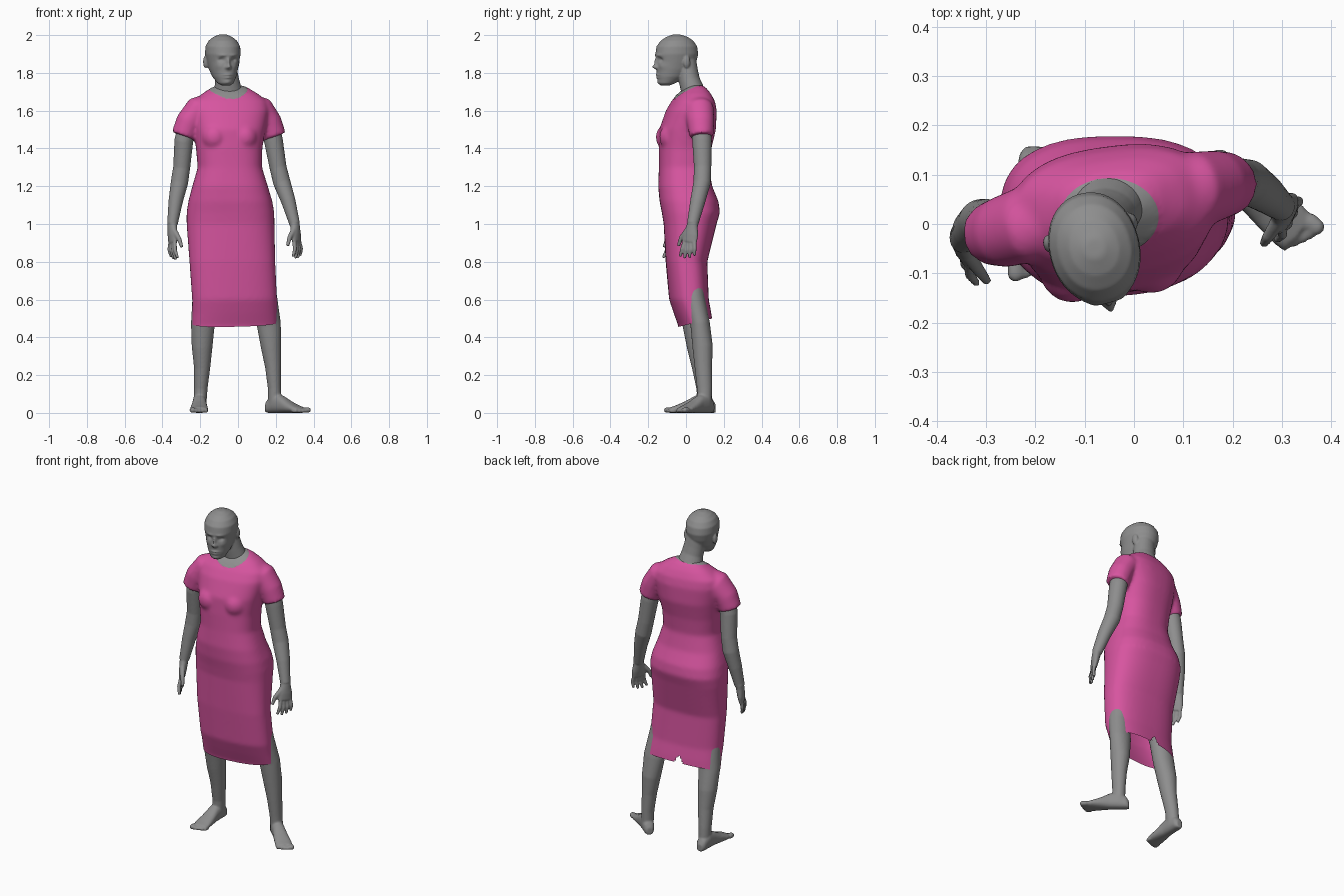
import bpy, bmesh, math
from mathutils import Vector, Matrix


def material(name, rgb):
    m = bpy.data.materials.new(name)
    m.diffuse_color = (*rgb, 1)
    return m


SKIN = material("grey skin", (0.27, 0.27, 0.27))
PINK = material("pink cloth", (0.68, 0.09, 0.35))


def loft(bm, rings, p=2.0, n=36):
    """Closed skin over superellipse rings (centre, u, v, ru, rv)."""
    f = lambda q: math.copysign(abs(q) ** (2 / p), q)
    loops = []
    for c, u, v, a, b in rings:
        ang = [2 * math.pi * k / n for k in range(n)]
        loops.append([bm.verts.new(c + u * (a * f(math.cos(t))) + v * (b * f(math.sin(t)))) for t in ang])
    for l0, l1 in zip(loops, loops[1:]):
        for k in range(n):
            bm.faces.new((l0[k], l0[(k + 1) % n], l1[(k + 1) % n], l1[k]))
    bm.faces.new(loops[0][::-1])
    bm.faces.new(loops[-1])


def limb(bm, pts, ref=(1, 0, 0), n=24):
    """Tube through (x, y, z, radius along ref, radius across)."""
    P = [Vector(q[:3]) for q in pts]
    rings = []
    for i, q in enumerate(pts):
        t = (P[min(i + 1, len(P) - 1)] - P[max(i - 1, 0)]).normalized()
        u = Vector(ref)
        u = (u - t * u.dot(t)).normalized()
        rings.append((P[i], u, t.cross(u), q[3], q[4]))
    loft(bm, rings, n=n)


def blob(bm, c, r):
    bmesh.ops.create_uvsphere(bm, u_segments=20, v_segments=14, radius=1,
                              matrix=Matrix.Translation(c) @ Matrix.Diagonal((*r, 1)))


def finish(name, bm, mat, voxel, smooth):
    """Fuse the overlapping pieces into one smooth surface."""
    bmesh.ops.recalc_face_normals(bm, faces=bm.faces)
    me = bpy.data.meshes.new(name)
    bm.to_mesh(me)
    bm.free()
    ob = bpy.data.objects.new(name, me)
    bpy.context.collection.objects.link(ob)
    r = ob.modifiers.new("fuse", 'REMESH')
    r.mode, r.voxel_size = 'VOXEL', voxel
    s = ob.modifiers.new("soften", 'SMOOTH')
    s.factor, s.iterations = 0.5, smooth
    dg = bpy.context.evaluated_depsgraph_get()
    new = bpy.data.meshes.new_from_object(ob.evaluated_get(dg))
    ob.modifiers.clear()
    ob.data = new
    new.materials.clear()
    new.materials.append(mat)
    new.shade_smooth()
    return ob


# Dress: body rings (z, x0, x1, y0, y1, yaw in degrees)
BODY = [(0.38, -.245, .21, -.03, .14, 6), (0.46, -.247, .212, -.035, .138, 6),
        (0.53, -.243, .208, -.062, .13, 5), (0.6, -.243, .207, -.087, .118, 4),
        (0.8, -.257, .197, -.107, .112, 2), (1.0, -.272, .193, -.118, .162, 0),
        (1.06, -.272, .192, -.128, .18, 0), (1.12, -.263, .182, -.14, .172, 1),
        (1.2, -.242, .158, -.147, .138, 3), (1.3, -.213, .127, -.142, .12, 5),
        (1.4, -.222, .128, -.142, .132, 7), (1.5, -.235, .145, -.138, .155, 8),
        (1.6, -.25, .165, -.102, .158, 8), (1.65, -.24, .155, -.072, .148, 8),
        (1.69, -.19, .105, -.04, .128, 8), (1.72, -.145, .055, -.005, .105, 8),
        (1.735, -.11, .02, .02, .085, 8)]
bm = bmesh.new()
rings = []
for z, x0, x1, y0, y1, yaw in BODY:
    a = math.radians(yaw)
    rings.append((Vector(((x0 + x1) / 2, (y0 + y1) / 2, z)), Vector((math.cos(a), math.sin(a), 0)),
                  Vector((-math.sin(a), math.cos(a), 0)), (x1 - x0) / 2, (y1 - y0) / 2))
loft(bm, rings, p=2.5, n=48)
for x, y in ((-.125, -.087), (.035, -.068)):
    blob(bm, (x, y, 1.46), (.07, .074, .075))
# short sleeves
limb(bm, [(-.14, .02, 1.63, .06, .07), (-.215, .0, 1.605, .07, .08), (-.262, -.015, 1.54, .068, .074),
          (-.29, -.02, 1.465, .065, .064)])
limb(bm, [(.05, .06, 1.63, .06, .07), (.125, .07, 1.605, .07, .078), (.165, .078, 1.54, .067, .072),
          (.192, .082, 1.463, .064, .064)])
dress = finish("dress", bm, PINK, 0.009, 12)
dress.data.materials.append(SKIN)

# open the hem, cut the back vent, mark the round neckline
bm = bmesh.new()
bm.from_mesh(dress.data)
bmesh.ops.bisect_plane(bm, geom=bm.verts[:] + bm.edges[:] + bm.faces[:], plane_co=(0, -.02, .46),
                       plane_no=(0, -.25, 1), clear_inner=True)
vent = []
for f in bm.faces:
    c = f.calc_center_median()
    if c.y > .08 and c.z < .545 - 1.6 * abs(c.x + .04):
        vent.append(f)
bmesh.ops.delete(bm, geom=vent, context='FACES')
NX, NY, RX, RY = -.05, .015, .10, .078
for f in bm.faces:
    c = f.calc_center_median()
    f.material_index = int(c.z > 1.6 and math.hypot((c.x - NX) / RX, (c.y - NY) / RY) < 1)
for v in bm.verts:
    if len({f.material_index for f in v.link_faces}) == 2:
        r = math.hypot((v.co.x - NX) / RX, (v.co.y - NY) / RY)
        v.co.x, v.co.y = NX + (v.co.x - NX) / r, NY + (v.co.y - NY) / r
bm.to_mesh(dress.data)
bm.free()

# Head and neck: rings (z, half width, front, back) in a turned frame
HEAD = [(1.733, .022, -.085, -.04), (1.745, .042, -.098, -.01), (1.78, .062, -.106, .05),
        (1.82, .075, -.108, .088), (1.86, .084, -.108, .106), (1.9, .092, -.113, .116),
        (1.94, .09, -.107, .11), (1.97, .074, -.085, .09), (1.99, .05, -.055, .06), (2.003, .02, -.02, .02)]
turn = Matrix.Translation((-.08, -.05, 0)) @ Matrix.Rotation(math.radians(15), 4, 'Z')
bm = bmesh.new()
loft(bm, [(Vector((0, (f + b) / 2, z)), Vector((1, 0, 0)), Vector((0, 1, 0)), w, (b - f) / 2)
          for z, w, f, b in HEAD], p=2.1)
for s in (-1, 1):
    blob(bm, (s * .086, .033, 1.858), (.013, .019, .034))
bm.transform(turn)
limb(bm, [(-.05, .045, 1.64, .085, .06), (-.053, .035, 1.71, .074, .062), (-.058, .018, 1.76, .064, .056),
          (-.066, .008, 1.81, .062, .055), (-.075, 0, 1.86, .06, .055)])
head = finish("head_and_neck", bm, SKIN, 0.005, 5)
# facial features: (x, z, push, width, height)
FACE = [(0, 1.832, .022, .012, .012), (0, 1.858, .013, .009, .02), (0, 1.79, .008, .022, .005),
        (0, 1.775, .007, .018, .005), (0, 1.75, .006, .02, .012)]
for s in (-1, 1):
    FACE += [(s * .034, 1.87, -.012, .015, .011), (s * .03, 1.893, .005, .022, .007),
             (s * .045, 1.835, .004, .018, .015), (s * .012, 1.828, .006, .007, .007)]
inv = turn.inverted()
for v in head.data.vertices:
    q = inv @ v.co
    if q.y < -.04:
        q.y -= sum(d * math.exp(-((q.x - x) / w) ** 2 - ((q.z - z) / h) ** 2) for x, z, d, w, h in FACE)
        v.co = turn @ q


# Arms with hands
def arm(name, pts, wrist, knuckle, tip, spread):
    bm = bmesh.new()
    limb(bm, pts)
    W, K, T, S = (Vector(q) for q in (wrist, knuckle, tip, spread))
    S.normalize()
    mid = W.lerp(K, .55)
    limb(bm, [(*W.lerp(K, -.3), .028, .025), (*W, .031, .024), (*mid, .043, .021), (*K, .044, .016)], S)
    for i, ln in enumerate((.85, .97, 1, .9)):          # little to index finger
        b = K + S * ((i - 1.5) * .022)
        e = b + (T - K) * ln + S * ((i - 1.5) * .006)
        m = b.lerp(e, .5) + Vector((math.copysign(.008, K.x), 0, 0))
        limb(bm, [(*b.lerp(W, .2), .011, .011), (*m, .0105, .0105), (*e, .008, .008)], S, 12)
    t0, inward = W.lerp(K, .3) + S * .025, Vector((-math.copysign(1, K.x), 0, 0))
    t1 = t0 + S * .028 + (K - W) * .45 + inward * .012
    t2 = t1 + (K - W) * .5 + S * .008 + inward * .01
    limb(bm, [(*t0, .016, .016), (*t1, .0125, .0125), (*t2, .009, .009)], S, 12)
    finish(name, bm, SKIN, 0.005, 3)


arm("right_arm", [(-.26, -.015, 1.55, .05, .05), (-.287, -.01, 1.44, .05, .052), (-.298, .005, 1.3, .045, .046),
                  (-.31, .005, 1.22, .046, .046), (-.33, -.01, 1.12, .038, .04), (-.347, -.03, 1.0, .028, .03)],
    (-.348, -.032, .99), (-.345, -.055, .9), (-.335, -.085, .812), (.4, -.9, 0))
arm("left_arm", [(.165, .078, 1.55, .05, .05), (.188, .085, 1.44, .05, .052), (.212, .088, 1.3, .045, .046),
                 (.232, .085, 1.22, .046, .046), (.267, .062, 1.12, .038, .04), (.3, .035, 1.0, .028, .03)],
    (.302, .033, .99), (.31, .018, .905), (.31, .005, .818), (-.45, -.9, 0))


# Legs with feet
FOOT = [(0, .018, .045), (.015, .03, .07), (.06, .036, .105), (.11, .037, .09), (.16, .043, .062),
        (.21, .048, .04), (.24, .044, .03)]


def leg(name, pts, heel, aim):
    bm = bmesh.new()
    limb(bm, pts)
    d, h = Vector((*aim, 0)).normalized(), Vector((*heel, 0))
    side = Vector((0, 0, 1)).cross(d)
    loft(bm, [(h + d * s + Vector((0, 0, ht / 2)), side, Vector((0, 0, 1)), w, ht / 2) for s, w, ht in FOOT], p=2.4)
    inner = math.copysign(1, heel[0])
    for i, (r, s) in enumerate(((.015, .258), (.0115, .256), (.011, .25), (.0105, .243), (.01, .234))):
        c = h + d * s + side * ((.033 - i * .0175) * inner) + Vector((0, 0, r))
        blob(bm, c, (r * 1.15, r * 1.15, r))
        blob(bm, c - d * .014, (r * 1.2, r * 1.2, r))
    finish(name, bm, SKIN, 0.006, 3)


leg("right_leg", [(-.14, .01, .98, .08, .075), (-.16, .0, .75, .074, .07), (-.178, .018, .6, .064, .058),
                  (-.186, .036, .47, .063, .055), (-.19, .06, .35, .055, .055), (-.19, .078, .24, .043, .046),
                  (-.197, .095, .13, .036, .04), (-.2, .1, .05, .033, .04)], (-.202, .157), (-.02, -1))
leg("left_leg", [(.07, .01, .98, .08, .075), (.11, .02, .75, .074, .07), (.145, .045, .6, .064, .056),
                 (.163, .075, .47, .064, .052), (.175, .088, .35, .054, .054), (.186, .092, .24, .042, .046),
                 (.193, .098, .13, .035, .04), (.195, .1, .05, .035, .036)], (.152, .137), (.76, -.65))
